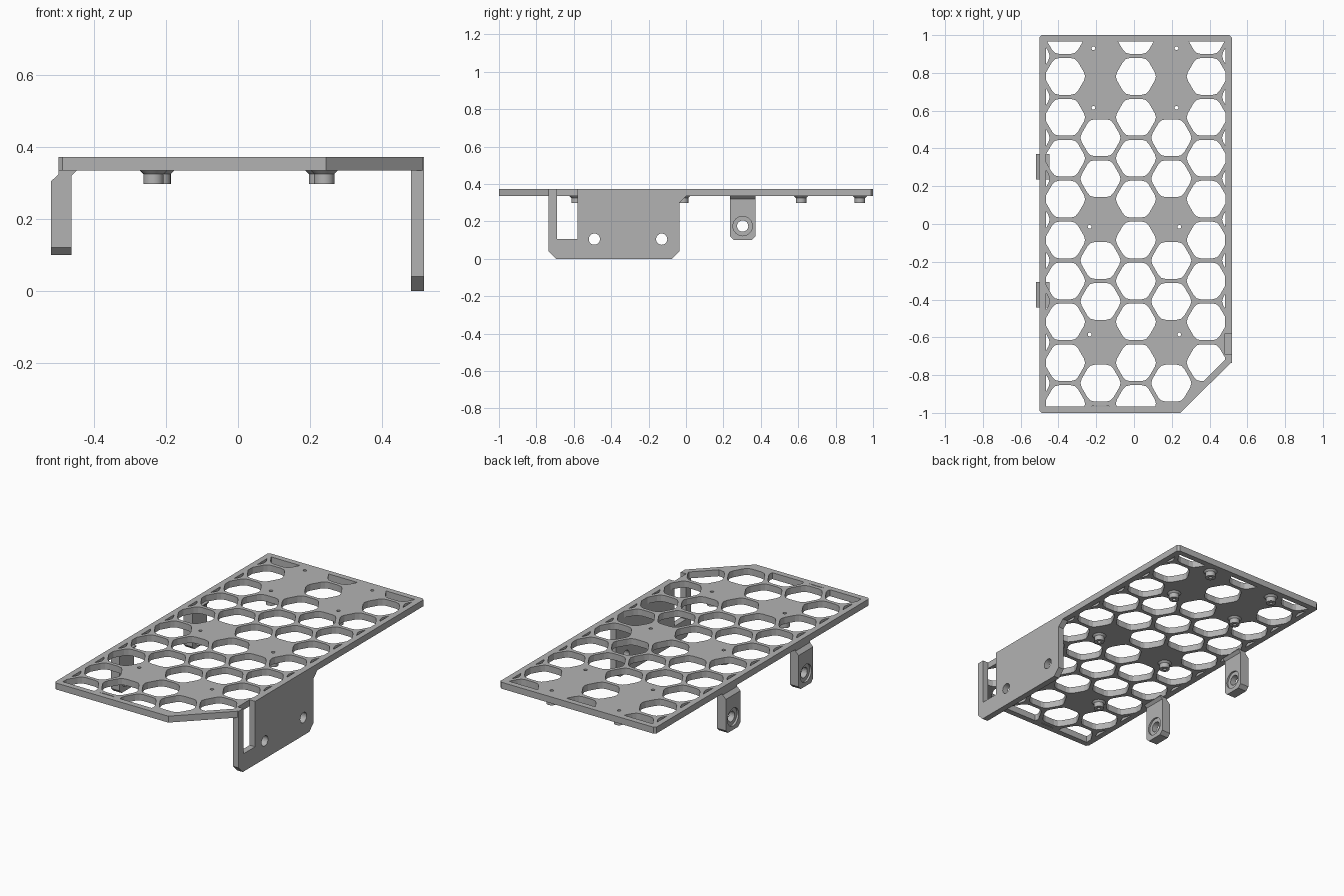
import bpy, bmesh, math
from mathutils import Matrix, Vector

cube = bpy.data.objects.get("Cube")
if cube:
    bpy.data.objects.remove(cube, do_unlink=True)

grey = bpy.data.materials.new("plain_grey")
grey.use_nodes = True
color = (0.45, 0.45, 0.45, 1)
grey.diffuse_color = color
grey.node_tree.nodes["Principled BSDF"].inputs["Base Color"].default_value = color

TOP, UNDER = 0.373, 0.335
LEFT, RIGHT = -0.50, 0.518
# Columns map local (u, v, depth) to world axes
SIDE = Matrix(((0, 0, 1), (1, 0, 0), (0, 1, 0))).to_4x4()    # u=y v=z depth=x
FRONT = Matrix(((1, 0, 0), (0, 0, -1), (0, 1, 0))).to_4x4()  # u=x v=z depth=-y
FLAT = Matrix.Identity(4)


def new_object(name, mesh):
    ob = bpy.data.objects.new(name, mesh)
    bpy.context.collection.objects.link(ob)
    mesh.materials.clear()
    mesh.materials.append(grey)
    return ob


def extrude_profile(name, loops, lo, hi, axes):
    """Solid from an outline followed by hole loops."""
    curve = bpy.data.curves.new(name, 'CURVE')
    curve.dimensions, curve.fill_mode = '2D', 'BOTH'
    curve.extrude = (hi - lo) / 2
    for loop in loops:
        s = curve.splines.new('POLY')
        s.points.add(len(loop) - 1)
        for p, (u, v) in zip(s.points, loop):
            p.co = (u, v, 0, 1)
        s.use_cyclic_u = True
    tmp = bpy.data.objects.new(name + "_curve", curve)
    bpy.context.collection.objects.link(tmp)
    deps = bpy.context.evaluated_depsgraph_get()
    mesh = bpy.data.meshes.new_from_object(tmp.evaluated_get(deps))
    bpy.data.objects.remove(tmp, do_unlink=True)
    mesh.transform(axes @ Matrix.Translation((0, 0, (lo + hi) / 2)))
    bm = bmesh.new()
    bm.from_mesh(mesh)
    bmesh.ops.remove_doubles(bm, verts=bm.verts, dist=1e-5)
    bmesh.ops.recalc_face_normals(bm, faces=bm.faces)
    for f in bm.faces:
        f.smooth = False
    bm.to_mesh(mesh)
    bm.free()
    return new_object(name, mesh)


def circle(u, v, r, n=24):
    return [(u + r * math.cos(2 * math.pi * k / n), v + r * math.sin(2 * math.pi * k / n))
            for k in range(n)]


def rounded(points, d):
    out = []
    for k, p in enumerate(points):
        p, a, b = Vector(p), Vector(points[k - 1]), Vector(points[(k + 1) % len(points)])
        a, b = p + (a - p).normalized() * d, p + (b - p).normalized() * d
        out += [tuple(a), tuple((a + 2 * p + b) / 4), tuple(b)]
    return out


def clip(points, nx, ny, c):
    out = []
    for k, q in enumerate(points):
        p = points[k - 1]
        dp, dq = nx * p[0] + ny * p[1] - c, nx * q[0] + ny * q[1] - c
        if dp * dq < 0:
            t = dp / (dp - dq)
            out.append((p[0] + t * (q[0] - p[0]), p[1] + t * (q[1] - p[1])))
        if dq <= 0:
            out.append(q)
    return out


def boolean(ob, cutter, operation):
    mod = ob.modifiers.new("cut", 'BOOLEAN')
    mod.object, mod.operation, mod.solver = cutter, operation, 'EXACT'
    deps = bpy.context.evaluated_depsgraph_get()
    mesh = bpy.data.meshes.new_from_object(ob.evaluated_get(deps))
    ob.modifiers.clear()
    ob.data = mesh
    bpy.data.objects.remove(cutter, do_unlink=True)


def lathe(name, profile, matrix, n=24):
    """Closed (radius, height) profile spun into a ring."""
    bm = bmesh.new()
    rings = [[bm.verts.new((u, v, h)) for u, v in circle(0, 0, r, n)] for r, h in profile]
    for k, ring in enumerate(rings):
        prev = rings[k - 1]
        for i in range(n):
            j = (i + 1) % n
            bm.faces.new((prev[i], prev[j], ring[j], ring[i]))
    bmesh.ops.recalc_face_normals(bm, faces=bm.faces)
    bm.transform(matrix)
    mesh = bpy.data.meshes.new(name)
    bm.to_mesh(mesh)
    bm.free()
    return new_object(name, mesh)


# Honeycomb holes, clipped to leave a solid rim
PITCH, FLATS, RIM = 0.2165, 0.195, 0.034
step = PITCH * math.sqrt(3) / 2
holes = []
for col in range(-3, 4):
    for row in range(-5, 5):
        odd = col % 2
        if abs(col) == 1 and row in (4, 3, 0, -3):
            continue  # solid pads for the standoffs
        cx = 0.01 + col * step
        cy = 0.0235 + row * PITCH + (0 if odd else PITCH / 2)
        if cx - cy > 1.15:
            continue
        hexagon = rounded(circle(cx, cy, FLATS / math.sqrt(3), 6), 0.026)
        for plane in ((-1, 0, -LEFT - RIM), (1, 0, RIGHT - RIM),
                      (0, 1, 1 - RIM), (0, -1, 1 - RIM), (1, -1, 1.2)):
            hexagon = clip(hexagon, *plane)
        if len(hexagon) > 2:
            holes.append(hexagon)

# Plate with a cut corner and a notch above the panel window
posts = [(x, y) for y in (0.93, 0.615) for x in (-0.215, 0.225)]
posts += [(x, y) for y in (-0.015, -0.585) for x in (-0.235, 0.24)]
C = 0.012
outline = [(LEFT + C, -1), (0.245, -1), (RIGHT, -0.73), (RIGHT, -0.69), (0.482, -0.69),
           (0.482, -0.58), (RIGHT, -0.58), (RIGHT, 1 - C), (RIGHT - C, 1),
           (LEFT + C, 1), (LEFT, 1 - C), (LEFT, C - 1)]
pins = [circle(x, y, 0.01, 16) for x, y in posts]
extrude_profile("honeycomb_plate", [outline] + holes + pins, UNDER, TOP, FLAT)

# Hollow standoffs below the plate
for k, (x, y) in enumerate(posts):
    post = lathe(f"standoff_{k + 1}",
                 [(0.01, 0.297), (0.028, 0.297), (0.028, 0.325), (0.038, UNDER), (0.01, UNDER)],
                 Matrix.Translation((x, y, 0)))
    post.data.shade_smooth()
    bpy.context.view_layer.objects.active = post
    bpy.ops.object.select_all(action='DESELECT')
    post.select_set(True)
    bpy.ops.object.shade_smooth_by_angle(angle=math.radians(30))

# Side panel with window slot and two screw holes
panel = [(-0.735, 0.04), (-0.695, 0), (-0.075, 0), (-0.035, 0.04), (-0.035, 0.3),
         (0.0, UNDER), (0.0, TOP), (-0.58, TOP), (-0.58, 0.105), (-0.69, 0.105),
         (-0.69, TOP), (-0.735, TOP)]
extrude_profile("side_panel", [panel, circle(-0.49, 0.105, 0.03), circle(-0.13, 0.105, 0.03)],
                0.482, RIGHT, SIDE)

# Mounting ears on the other side, each with a recessed screw hole
for name, y in (("rear_ear", 0.303), ("front_ear", -0.375)):
    w, z = 0.068, 0.175
    ear = extrude_profile(name, [[(-0.52, 0.1), (-0.463, 0.1), (-0.463, 0.32), (-0.448, UNDER),
                                  (-0.448, 0.34), (-0.499, 0.34), (-0.499, 0.325),
                                  (-0.52, 0.305)]], -y - w, -y + w, FRONT)
    shape = extrude_profile("ear_shape", [[(y - w, 0.12), (y - w + 0.02, 0.1), (y + w - 0.02, 0.1),
                                           (y + w, 0.12), (y + w, 0.36), (y - w, 0.36)],
                                          circle(y, z, 0.03)], -0.6, -0.4, SIDE)
    boolean(ear, shape, 'INTERSECT')
    for lo, hi in ((-0.54, -0.508), (-0.473, -0.44)):
        boolean(ear, extrude_profile("recess", [circle(y, z, 0.052)], lo, hi, SIDE), 'DIFFERENCE')
